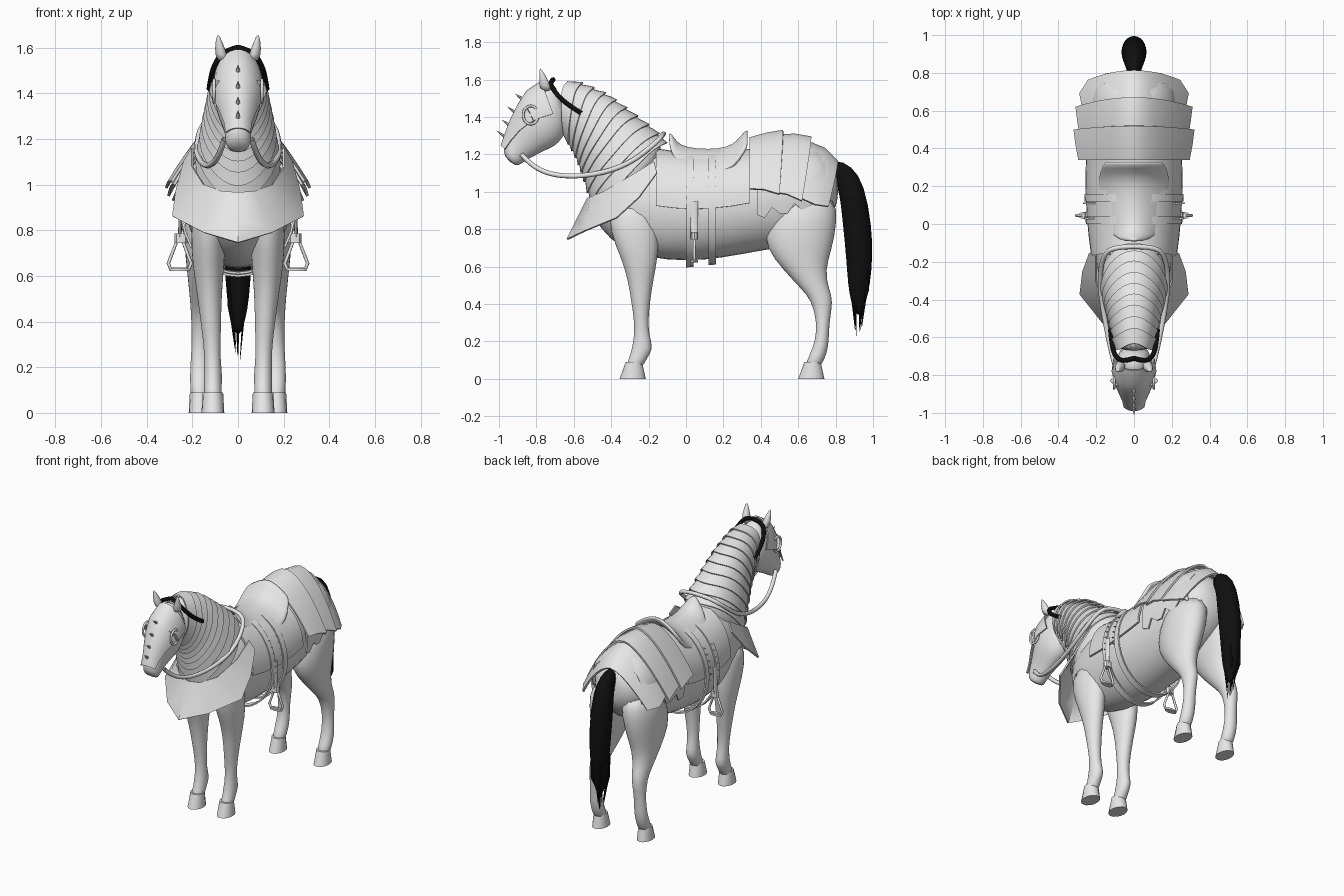
import bpy, bmesh, math, random
from mathutils import Vector

if "Cube" in bpy.data.objects:
    bpy.data.objects.remove(bpy.data.objects["Cube"])
random.seed(4)


def material(name, value):
    mat = bpy.data.materials.new(name)
    mat.use_nodes = True
    color = (value, value, value, 1)
    mat.diffuse_color = color
    mat.node_tree.nodes["Principled BSDF"].inputs["Base Color"].default_value = color
    return mat


GREY = material("light_grey", 0.8)
BLACK = material("black_hair", 0.005)


def finish(name, data, mat, mirror):
    obj = bpy.data.objects.new(name, data)
    bpy.context.collection.objects.link(obj)
    data.materials.append(mat)
    if mirror:
        obj.modifiers.new("mirror", "MIRROR").use_clip = True
    return obj


def loft(name, rings, mat=GREY, shell=0, mirror=False, smooth=1, closed=True):
    """Skin a list of rings; shell > 0 leaves the ends open and adds thickness."""
    bm = bmesh.new()
    rows = [[bm.verts.new(p) for p in ring] for ring in rings]
    n = len(rows[0])
    for r, s in zip(rows, rows[1:]):
        for i in range(n if closed else n - 1):
            j = (i + 1) % n
            bm.faces.new((r[i], r[j], s[j], s[i]))
    if not shell:
        bm.faces.new(rows[0])
        bm.faces.new(rows[-1])
    bmesh.ops.recalc_face_normals(bm, faces=bm.faces)
    mesh = bpy.data.meshes.new(name)
    bm.to_mesh(mesh)
    bm.free()
    mesh.shade_smooth()
    obj = finish(name, mesh, mat, mirror)
    if shell:
        solid = obj.modifiers.new("thickness", "SOLIDIFY")
        solid.thickness, solid.offset = shell, 0
    if smooth:
        obj.modifiers.new("rounding", "SUBSURF").levels = smooth
        obj.modifiers["rounding"].render_levels = smooth
    else:
        obj.modifiers.new("sharp", "EDGE_SPLIT").split_angle = math.radians(40)
    return obj


def tube(name, points, radius, mat=GREY, cyclic=False, mirror=True, kind="NURBS"):
    curve = bpy.data.curves.new(name, "CURVE")
    curve.dimensions = "3D"
    curve.bevel_depth, curve.bevel_resolution = radius, 2
    spline = curve.splines.new(kind)
    spline.points.add(len(points) - 1)
    for p, co in zip(spline.points, points):
        p.co = (*co, 1)
    spline.use_cyclic_u = cyclic
    if kind == "NURBS":
        spline.order_u, spline.use_endpoint_u = 3, True
    return finish(name, curve, mat, mirror)


def point(station, t, grow=0, x=0):
    """Point at angle t of the oval spanning two (y, z) points."""
    a, b, w = station
    a, b = Vector(a), Vector(b)
    half = (a - b) / 2
    yz = (a + b) / 2 + (half + half.normalized() * grow) * math.cos(t)
    return (x + (w + grow) * math.sin(t), yz.x, yz.y)


def oval(a, b, w, x=0, grow=0, n=16):
    return [point((a, b, w), math.tau * i / n, grow, x) for i in range(n)]


def arc(station, degrees, grow, n=20):
    lim = math.radians(degrees)
    return [point(station, lim * (2 * i / n - 1), grow) for i in range(n + 1)]


def between(stations, s):
    s = max(0, min(s, len(stations) - 1))
    i = min(int(s), len(stations) - 2)
    (a, b, w), (c, d, v) = stations[i], stations[i + 1]
    f = s - i
    return Vector(a).lerp(Vector(c), f), Vector(b).lerp(Vector(d), f), w + (v - w) * f


def arch(y, z, w, drop, lean=0, n=16):
    us = [2 * i / n - 1 for i in range(n + 1)]
    return [(w * u, y - lean * u * u, z - drop * abs(u) ** 1.7) for u in us]


# Torso: y, top, bottom, half width
TORSO = [((y, top), (y, low), w) for y, top, low, w in (
    (-.51, 1.05, .9, .06), (-.46, 1.12, .8, .13), (-.35, 1.18, .69, .18),
    (-.2, 1.22, .64, .205), (0, 1.19, .62, .23), (.2, 1.19, .64, .24),
    (.4, 1.22, .68, .235), (.55, 1.24, .7, .225), (.7, 1.21, .78, .2),
    (.78, 1.15, .87, .15), (.815, 1.07, .95, .07))]
loft("torso", [oval(*s) for s in TORSO])


def torso_at(y):
    for i, (s, e) in enumerate(zip(TORSO, TORSO[1:])):
        if s[0][0] <= y <= e[0][0]:
            return between(TORSO, i + (y - s[0][0]) / (e[0][0] - s[0][0]))


# Neck with overlapping pointed plates
NECK = [((-.08, 1.2), (-.42, .8), .17), ((-.17, 1.31), (-.5, .97), .155),
        ((-.3, 1.41), (-.54, 1.1), .135), ((-.42, 1.5), (-.575, 1.19), .115),
        ((-.55, 1.56), (-.62, 1.27), .1), ((-.69, 1.595), (-.67, 1.33), .085)]
loft("neck", [oval(*s) for s in NECK])


def plate_edge(s, grow, n=32):
    angles = [math.tau * i / n for i in range(n)]
    return [point(between(NECK, s - .25 * math.cos(t) ** 4), t, grow) for t in angles]


COUNT = 9
for i in range(COUNT):
    s = .65 + i * 4.1 / COUNT
    loft(f"neck_plate_{i + 1}", [plate_edge(s + .55, .006), plate_edge(s + .25, .014),
                                 plate_edge(s, .022)], shell=.008, smooth=0)

# Head and face armour
HEAD = [((-.69, 1.59), (-.62, 1.36), .07), ((-.77, 1.58), (-.66, 1.28), .095),
        ((-.845, 1.53), (-.7, 1.24), .105), ((-.89, 1.46), (-.75, 1.22), .095),
        ((-.93, 1.38), (-.8, 1.195), .075), ((-.96, 1.3), (-.85, 1.17), .058),
        ((-.98, 1.24), (-.885, 1.145), .058), ((-.97, 1.18), (-.91, 1.135), .045)]
loft("head", [oval(*s) for s in HEAD])
loft("face_plate", [arc(s, 95 - 9 * i, .01) for i, s in enumerate(HEAD[1:7])],
     shell=.008, smooth=0, closed=False)
loft("ear", [oval((-.785, 1.54), (-.715, 1.53), .028, .065),
             oval((-.785, 1.6), (-.73, 1.59), .025, .08),
             oval((-.785, 1.66), (-.775, 1.66), .004, .088)], mirror=True)
for i, (y, z) in enumerate(((-.87, 1.49), (-.91, 1.42), (-.94, 1.35), (-.965, 1.29))):
    loft(f"face_spike_{i + 1}", [oval((y, z + .014), (y, z - .014), .012, n=8),
         oval((y - .045, z + .036), (y - .045, z + .034), .001, n=8)], smooth=0)
loft("eye_guard", [oval((-.85 + k, 1.45 - k), (-.81 - k, 1.37 + k), .02 - k / 2, x)
                   for x, k in ((.07, -.02), (.1, 0), (.118, .012))], mirror=True)
tube("eye_guard_rim", [(.105, -.83 + .042 * math.cos(t), 1.41 + .05 * math.sin(t))
                       for t in (math.tau * i / 12 for i in range(12))], .007, cyclic=True)
tube("mane_lock", [(0, -.71, 1.6), (.06, -.73, 1.585), (.1, -.7, 1.53),
                   (.118, -.64, 1.47), (.125, -.56, 1.42)], .013, BLACK)

# Reins loop from the mouth over the withers
tube("reins", [(.06, -.88, 1.2), (.08, -.82, 1.13), (.12, -.68, 1.08), (.16, -.48, 1.09),
               (.185, -.3, 1.15), (.16, -.15, 1.27), (.08, -.12, 1.31), (0, -.12, 1.31)], .013)

# Legs: z, front y, rear y, centre x, half width
LEGS = {"front": ((.95, -.42, -.16, .12, .075), (.78, -.41, -.14, .13, .08),
                  (.64, -.345, -.15, .13, .07), (.52, -.31, -.175, .125, .055),
                  (.42, -.295, -.19, .12, .047), (.33, -.28, -.2, .115, .04),
                  (.24, -.275, -.2, .112, .035), (.16, -.29, -.17, .11, .043),
                  (.11, -.305, -.21, .11, .037), (.05, -.33, -.235, .11, .045)),
        "hind": ((1, .5, .81, .11, .11), (.82, .42, .81, .125, .115),
                 (.7, .42, .785, .135, .1), (.58, .52, .745, .145, .075),
                 (.48, .615, .765, .155, .055), (.42, .67, .79, .16, .046),
                 (.3, .7, .765, .165, .037), (.2, .69, .765, .168, .043),
                 (.14, .665, .755, .168, .042), (.05, .625, .72, .168, .043))}
for kind, rows in LEGS.items():
    loft(kind + "_leg", [oval((f, z), (r, z), w, x) for z, f, r, x, w in rows], mirror=True)
    _, f, r, x, w = rows[-1]
    loft(kind + "_hoof", [oval((f + .008, .09), (r, .09), w, x),
                          oval((f - .025, 0), (r + .02, 0), w + .005, x)],
         mirror=True, smooth=0)

# Tail: solid upper part with loose strands below
TAIL = [((.77, 1.08), (.79, 1.18), .03), ((.81, 1.03), (.89, 1.14), .05),
        ((.825, .95), (.955, 1.04), .065), ((.84, .8), (.995, .82), .07),
        ((.855, .65), (1, .65), .06), ((.865, .5), (.985, .5), .05),
        ((.88, .42), (.965, .42), .036), ((.9, .35), (.94, .33), .012)]
loft("tail", [oval(*s) for s in TAIL], BLACK)
for i in range(16):
    y, x = random.uniform(.87, .975), random.uniform(-.045, .045)
    tip, ty = random.uniform(.22, .42), .92 + (y - .92) * .5
    loft(f"tail_strand_{i + 1}", [oval((y - .012, .62), (y + .012, .62), .01, x, n=6),
         oval((y - .01, .47), (y + .01, .47), .008, x, n=6),
         oval((ty - .001, tip), (ty + .001, tip), .001, x * .3, n=6)], BLACK, smooth=0)

# Flared chest plate
upper = [(0, -.525, .965), (.07, -.51, .97), (.15, -.44, 1), (.2, -.3, 1.08), (.2, -.17, 1.16)]
lower = [(0, -.635, .745), (.15, -.54, .79), (.285, -.37, .86), (.27, -.25, .97),
         (.235, -.155, 1.1)]
middle = [Vector(a).lerp(Vector(b), .5) for a, b in zip(upper, lower)]
loft("chest_plate", [upper, middle, lower], shell=.01, mirror=True, smooth=0, closed=False)

# Saddle, side flaps and girth straps
SEAT = [(-.09, 1.315, .05, .06), (-.06, 1.255, .11, .1), (0, 1.225, .16, .12),
        (.12, 1.215, .18, .12), (.22, 1.225, .185, .12), (.28, 1.26, .18, .1),
        (.33, 1.33, .155, .08)]
loft("saddle_seat", [arch(*s) for s in SEAT], shell=.025, closed=False)
loft("saddle_flap", [arc(torso_at(-.16 + .1 * i), 90, .012) for i in range(6)],
     shell=.012, smooth=0, closed=False)
for i, y in enumerate((0, .12)):
    loft(f"girth_strap_{i + 1}", [oval(*torso_at(y + d), grow=.02, n=32) for d in (0, .04)],
         shell=.01, smooth=0)
for i in range(6):
    for y in (.03, .11):
        x, y, z = point(torso_at(y), math.radians(55 + 8 * i), .028)
        loft("flap_rivet", [oval((y - .005, z), (y + .005, z), .005, x + d, n=6)
                            for d in (-.01, .002)], mirror=True, smooth=0)

# Stirrups
loft("stirrup_leather", [oval((.025, z), (.065, z), .008, x, n=8)
                         for z, x in ((.95, .25), (.77, .255))], mirror=True, smooth=0)
loft("stirrup_block", [oval((.025, z), (.065, z), .028, .25, n=8) for z in (.745, .785)],
     mirror=True, smooth=0)
tube("stirrup", [(.245, .045, .76), (.265, .045, .76), (.305, .045, .655), (.295, .045, .63),
                 (.215, .045, .63), (.205, .045, .655)], .008, cyclic=True, kind="POLY")
loft("stirrup_tread", [oval((.025, z), (.065, z), .045, .255, n=8) for z in (.622, .634)],
     mirror=True, smooth=0)

# Rump armour bands and the ragged cloth beneath
BANDS = [((.34, 1.285, .29, .27, 0), (.43, 1.31, .305, .3, .01), (.52, 1.325, .315, .34, .02)),
         ((.48, 1.3, .28, .3, .03), (.58, 1.305, .295, .32, .04), (.67, 1.29, .305, .34, .05)),
         ((.63, 1.275, .265, .3, .04), (.74, 1.23, .285, .3, .05), (.81, 1.16, .24, .24, .05))]
for i, band in enumerate(BANDS):
    loft(f"rump_band_{i + 1}", [arch(*s) for s in band], shell=.012, smooth=0, closed=False)
loft("rump_cloth", [arc(torso_at(.38 + .04 * i), 104 + 6 * math.sin(2.2 * i), .016)
                    for i in range(10)], shell=.01, smooth=0, closed=False)
